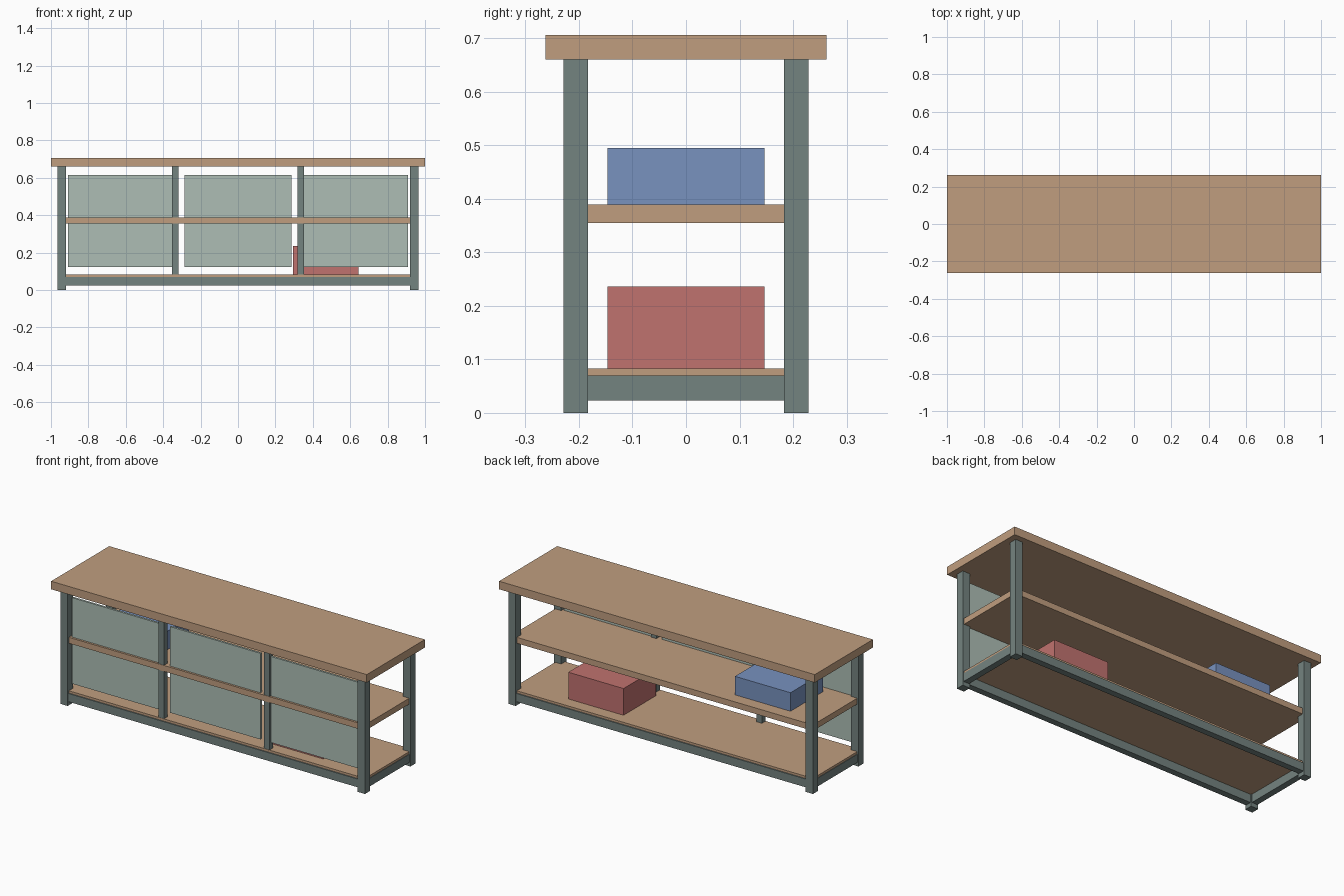
import bpy
import bmesh
from mathutils import Vector

if "Cube" in bpy.data.objects:
    bpy.data.objects.remove(bpy.data.objects["Cube"])


def material(name, rgb):
    lin = [((c / 255 + 0.055) / 1.055) ** 2.4 for c in rgb]
    m = bpy.data.materials.new(name)
    m.diffuse_color = (*lin, 1)
    m.use_nodes = True
    m.node_tree.nodes["Principled BSDF"].inputs["Base Color"].default_value = m.diffuse_color
    return m


WOOD = material("wood", (192, 158, 127))
FRAME = material("grey_green_metal", (116, 131, 128))
PANEL = material("pale_green_panel", (173, 190, 181))
RED = material("red_box", (192, 114, 111))
BLUE = material("blue_box", (120, 146, 191))


def box(name, x, y, z, mat):
    """Box from (min, max) ranges on each axis."""
    bm = bmesh.new()
    bmesh.ops.create_cube(bm, size=1)
    for v in bm.verts:
        v.co = Vector([r[0] if c < 0 else r[1] for c, r in zip(v.co, (x, y, z))])
    me = bpy.data.meshes.new(name)
    bm.to_mesh(me)
    bm.free()
    me.materials.append(mat)
    ob = bpy.data.objects.new(name, me)
    bpy.context.collection.objects.link(ob)
    return ob


def span(sign, a, b):
    return tuple(sorted((sign * a, sign * b)))


# Worktop and shelves
box("top_board", (-1, 1), (-0.263, 0.263), (0.66, 0.706), WOOD)
box("middle_shelf", (-0.957, 0.957), (-0.218, 0.218), (0.355, 0.389), WOOD)
box("bottom_shelf", (-0.957, 0.957), (-0.218, 0.218), (0.07, 0.083), WOOD)

# Corner legs
for sx, side in ((-1, "left"), (1, "right")):
    for sy, end in ((-1, "front"), (1, "back")):
        box(f"{end}_{side}_leg", span(sx, 0.919, 0.965), span(sy, 0.183, 0.229),
            (0, 0.66), FRAME)

# Lower rails
for s, side, end in ((-1, "left", "front"), (1, "right", "back")):
    box(f"{end}_rail", (-0.919, 0.919), span(s, 0.188, 0.224), (0.023, 0.07), FRAME)
    box(f"{side}_rail", span(s, 0.924, 0.96), (-0.183, 0.183), (0.023, 0.07), FRAME)

# Front dividing posts, split by the middle shelf
for s, side in ((-1, "left"), (1, "right")):
    for z, level in (((0.083, 0.355), "lower"), ((0.389, 0.66), "upper")):
        box(f"{level}_{side}_post", span(s, 0.317, 0.352), (-0.216, -0.184), z, FRAME)

# Front panels
for cx, name in ((-0.622, "left"), (0, "middle"), (0.622, "right")):
    box(f"{name}_panel", (cx - 0.287, cx + 0.287), (-0.206, -0.194), (0.122, 0.615), PANEL)

# Storage boxes
box("red_storage_box", (0.293, 0.643), (-0.147, 0.147), (0.083, 0.236), RED)
box("blue_storage_box", (-0.765, -0.413), (-0.147, 0.147), (0.389, 0.495), BLUE)
